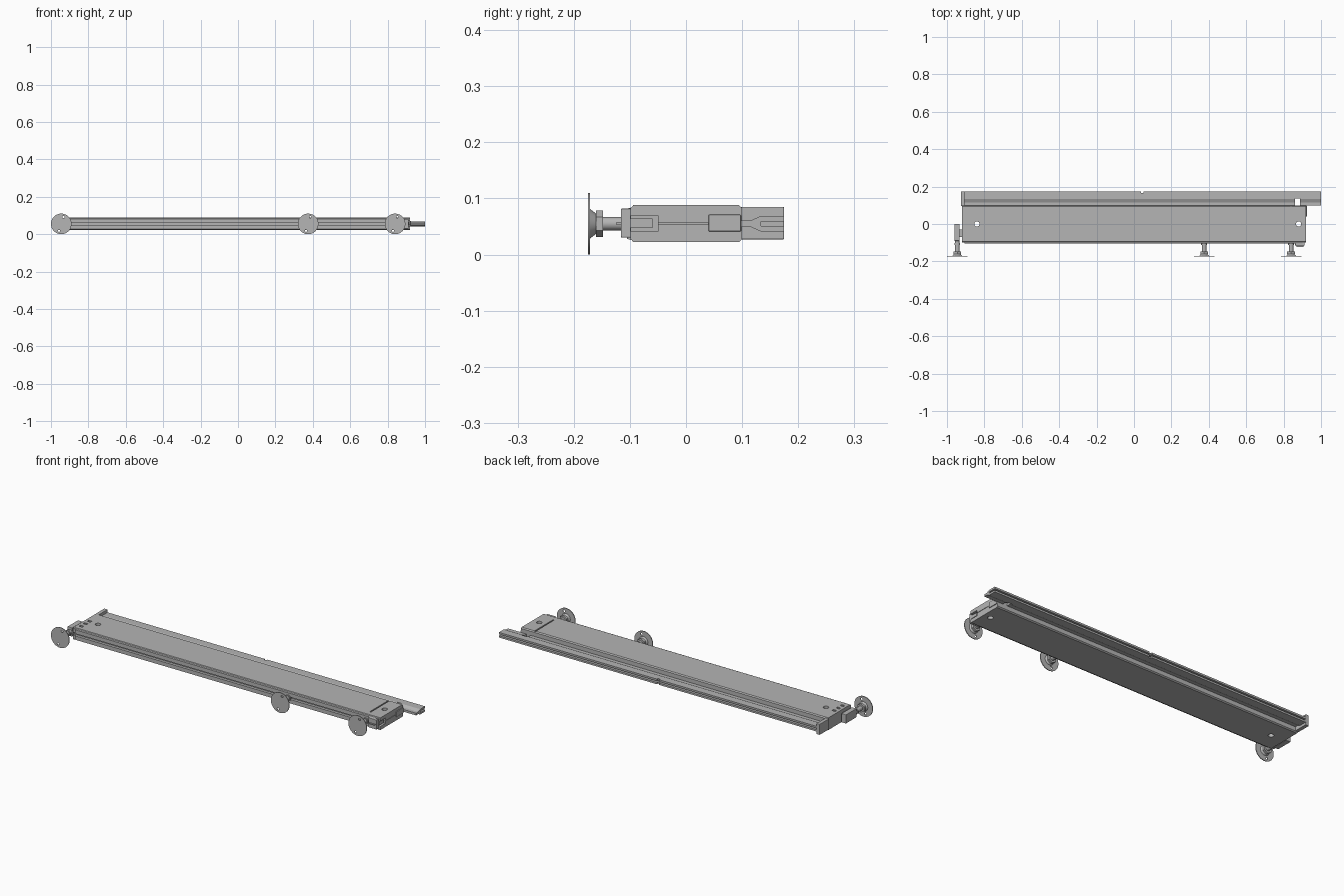
import bpy, bmesh, math
from mathutils import Matrix, Vector

cube = bpy.data.objects.get("Cube")
if cube:
    bpy.data.objects.remove(cube, do_unlink=True)

MID = 0.055  # height of the centre plane

grey = bpy.data.materials.new("grey metal")
grey.use_nodes = True
grey.diffuse_color = (0.46, 0.46, 0.46, 1)
grey.node_tree.nodes["Principled BSDF"].inputs["Base Color"].default_value = (0.46, 0.46, 0.46, 1)


def finish(name, bm):
    bmesh.ops.recalc_face_normals(bm, faces=bm.faces)
    mesh = bpy.data.meshes.new(name)
    bm.to_mesh(mesh)
    bm.free()
    mesh.materials.append(grey)
    ob = bpy.data.objects.new(name, mesh)
    bpy.context.collection.objects.link(ob)
    return ob


def box(name, x, y, z, bevel=0):
    bm = bmesh.new()
    lo, hi = Vector((x[0], y[0], z[0])), Vector((x[1], y[1], z[1]))
    m = Matrix.Translation((lo + hi) / 2) @ Matrix.Diagonal((*(hi - lo), 1))
    bmesh.ops.create_cube(bm, size=1, matrix=m)
    if bevel:
        bmesh.ops.bevel(bm, geom=bm.edges[:], offset=bevel, segments=2, affect='EDGES', profile=0.5)
    return finish(name, bm)


def extrude_x(name, half, x0, x1):
    """Mirror an upper half profile (y, height above centre) and extrude it along x."""
    points = half + [(y, -h) for y, h in reversed(half) if h > 0]
    bm = bmesh.new()
    face = bm.faces.new([bm.verts.new((x0, y, MID + h)) for y, h in points])
    out = bmesh.ops.extrude_face_region(bm, geom=[face])["geom"]
    bmesh.ops.translate(bm, vec=(x1 - x0, 0, 0), verts=[v for v in out if isinstance(v, bmesh.types.BMVert)])
    return finish(name, bm)


def rod(name, x, z, y0, y1, r0, r1=None, sides=32):
    """Cylinder or cone along y."""
    bm = bmesh.new()
    m = Matrix.Translation((x, (y0 + y1) / 2, z)) @ Matrix.Rotation(-math.pi / 2, 4, 'X')
    bmesh.ops.create_cone(bm, cap_ends=True, segments=sides, radius1=r0,
                          radius2=r0 if r1 is None else r1, depth=y1 - y0, matrix=m)
    return finish(name, bm)


def pin(name, x, y, r):
    """Upright cylinder used for drilling."""
    bm = bmesh.new()
    bmesh.ops.create_cone(bm, cap_ends=True, segments=24, radius1=r, radius2=r, depth=0.3,
                          matrix=Matrix.Translation((x, y, MID)))
    return finish(name, bm)


def cut(ob, cutters):
    bpy.context.view_layer.objects.active = ob
    for c in cutters:
        c.hide_render = True
        mod = ob.modifiers.new("cut", 'BOOLEAN')
        mod.operation = 'DIFFERENCE'
        mod.solver = 'EXACT'
        mod.object = c
        bpy.ops.object.modifier_apply(modifier=mod.name)
        bpy.data.objects.remove(c, do_unlink=True)


def smooth(ob):
    bpy.ops.object.select_all(action='DESELECT')
    ob.select_set(True)
    bpy.context.view_layer.objects.active = ob
    bpy.ops.object.shade_smooth_by_angle(angle=math.radians(35))


# Flat panel with a groove along its front edge
panel = extrude_x("panel", [(-0.09, 0), (-0.09, 0.006), (-0.105, 0.006), (-0.105, 0.027),
                            (-0.097, 0.029), (-0.094, 0.033), (0.094, 0.033), (0.1, 0.028)],
                  -0.92, 0.92)
cut(panel, [
    pin("hole_cutter", -0.84, 0, 0.014),
    pin("hole_cutter", 0.88, 0, 0.014),
    box("slot_cutter", (0.836, 0.843), (-0.065, 0.097), (0.082, 0.1)),
    box("seam_cutter", (0.915, 0.93), (-0.05, 0.04), (MID - 0.001, MID + 0.001)),
    box("front_pocket_cutter", (0.9, 0.93), (-0.12, -0.05), (0.041, 0.07)),
    box("corner_cutter", (0.9, 0.93), (-0.12, -0.099), (0, 0.1)),
    box("corner_cutter", (-0.93, -0.905), (-0.12, -0.099), (0, 0.1)),
])
smooth(panel)

# Small locking slots on the top at the right end
for i in range(3):
    y = -0.07 + i * 0.035
    cut(panel, [box("lock_cutter", (-0.905, -0.885), (y, y + 0.014), (0.083, 0.1))])

# Forked rail along the back
rail = extrude_x("back_rail", [(0.175, 0.004), (0.175, 0.014), (0.134, 0.014), (0.116, 0.006),
                               (0.098, 0.006), (0.098, 0.0)][::-1][1:] +
                 [(0.134, 0.004)], -0.907, 1.0)
cut(rail, [
    box("gap_cutter", (0.862, 0.888), (0.09, 0.137), (0, 0.1)),
    box("notch_cutter", (0.038, 0.052), (0.166, 0.18), (0, 0.1)),
])
box("rail_end_plate", (-0.925, -0.905), (0.095, 0.175), (0.027, 0.085), 0.002)

# Plates on the left end face
box("end_tongue", (0.916, 0.924), (0.04, 0.098), (0.041, 0.071), 0.002)
box("end_pocket_bar", (0.895, 0.915), (-0.1, -0.06), (0.047, 0.064))
box("front_bracket", (0.862, 0.912), (-0.116, -0.098), (0.03, 0.082), 0.002)
box("bracket_fin", (0.87, 0.905), (-0.124, -0.11), (0.053, 0.058))

# Foot carrier beyond the right end
box("foot_carrier", (-0.96, -0.932), (-0.09, 0.0), (0.031, 0.079), 0.002)
box("carrier_link", (-0.935, -0.91), (-0.07, -0.03), (0.04, 0.07))

# Three adjustable feet facing the front
for label, x, root in (("right", -0.945, -0.08), ("middle", 0.375, -0.088), ("left", 0.84, -0.088)):
    plate = rod(label + "_foot_plate", x, MID, -0.175, -0.171, 0.055, sides=48)
    cut(plate, [rod("screw_cutter", x + s * 0.012, MID + s * 0.037, -0.2, -0.15, 0.006, sides=16)
                for s in (-1, 1)])
    hub = rod(label + "_foot_hub", x, MID, -0.172, -0.16, 0.027, 0.018)
    rod(label + "_foot_nut", x, MID, -0.16, -0.148, 0.024, sides=6)
    shaft = rod(label + "_foot_shaft", x, MID, -0.15, root, 0.0118)
    collar = rod(label + "_foot_collar", x, MID, -0.112, -0.102, 0.016)
    for part in (plate, hub, shaft, collar):
        smooth(part)
